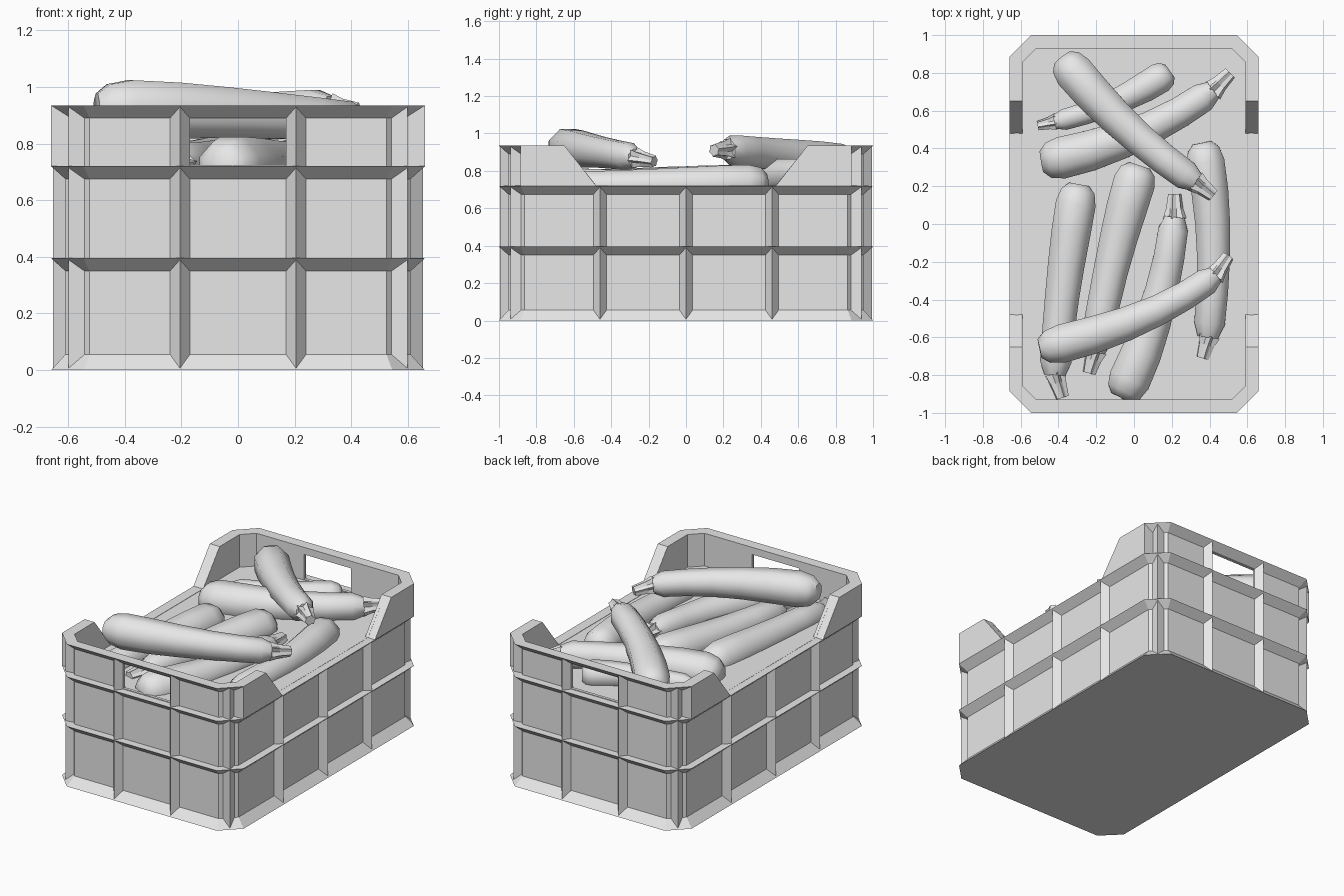
import bpy, bmesh, math
from mathutils import Vector

if "Cube" in bpy.data.objects:
    bpy.data.objects.remove(bpy.data.objects["Cube"], do_unlink=True)

GREY = (0.8, 0.8, 0.8, 1)
mat = bpy.data.materials.new("plain grey")
mat.use_nodes = True
mat.diffuse_color = GREY
mat.node_tree.nodes["Principled BSDF"].inputs["Base Color"].default_value = GREY

HX, HY, CH = 0.66, 1.0, 0.115        # crate half sizes and corner chamfer
LEDGE, WING, TOP = 0.72, 0.65, 0.935
WALL = 0.05                          # depth of the wall recess


def loft(name, rings, angle=None):
    """Skin closed loops of points one after another and cap both ends."""
    bm = bmesh.new()
    loops = [[bm.verts.new(p) for p in r] for r in rings]
    n = len(loops[0])
    for a, b in zip(loops, loops[1:]):
        for i in range(n):
            j = (i + 1) % n
            bm.faces.new((a[i], a[j], b[j], b[i]))
    bm.faces.new(loops[0][::-1])
    bm.faces.new(loops[-1])
    bmesh.ops.recalc_face_normals(bm, faces=bm.faces)
    mesh = bpy.data.meshes.new(name)
    bm.to_mesh(mesh)
    bm.free()
    mesh.materials.append(mat)
    obj = bpy.data.objects.new(name, mesh)
    bpy.context.collection.objects.link(obj)
    if angle:
        bpy.ops.object.select_all(action='DESELECT')
        obj.select_set(True)
        bpy.context.view_layer.objects.active = obj
        bpy.ops.object.shade_smooth_by_angle(angle=math.radians(angle))
    return obj


def outline(inset, z):
    """Chamfered rectangle, moved inwards by the inset."""
    x, y = HX - inset, HY - inset
    c = CH - inset * (2 - math.sqrt(2))
    half = [(x, -y + c), (x, y - c), (x - c, y), (-x + c, y)]
    return [(px, py, z) for px, py in half] + [(-px, -py, z) for px, py in half]


def prism_x(name, yz, x0, x1):
    return loft(name, [[(x, y, z) for y, z in yz] for x in (x0, x1)])


# Crate shell: ledges flat above and sloped below, filled to the side rim
profile = [(0, 0), (WALL, 0.055), (WALL, 0.35), (0, 0.395), (WALL, 0.396),
           (WALL, 0.675), (0, LEDGE), (WALL, LEDGE + 0.001), (WALL, 0.89),
           (0, TOP), (0.07, TOP), (0.07, LEDGE)]
crate = loft("crate", [outline(d, z) for d, z in profile])

# Cut the low sides and the hand holes
low, high = LEDGE + 0.002, TOP + 0.1
spread = 0.48 + (WING - 0.48) * (high - low) / (TOP - low)
side_cut = prism_x("side_cutter", [(-0.48, low), (0.48, low), (spread, high), (-spread, high)], -1, 1)
hole_cut = prism_x("hole_cutter", [(-2, low + 0.003), (2, low + 0.003), (2, 0.888), (-2, 0.888)],
                   -0.172, 0.172)
for cutter in (side_cut, hole_cut):
    cutter.hide_render = True
    mod = crate.modifiers.new("cut", 'BOOLEAN')
    mod.object = cutter
    mod.solver = 'EXACT'
    bpy.context.view_layer.objects.active = crate
    bpy.ops.object.modifier_apply(modifier=mod.name)
    bpy.data.objects.remove(cutter, do_unlink=True)

# Thick sloping wings beside the low sides
for sx in (-1, 1):
    for sy in (-1, 1):
        yz = [(sy * y, z) for y, z in ((HY - CH, LEDGE), (HY - CH, TOP), (WING, TOP), (0.48, LEDGE))]
        prism_x("side_wing", yz, sx * (HX - 0.071), sx * HX)


def rib(x, y, nx, ny, top):
    """Upright V-shaped rib on the wall at x, y, pointing along nx, ny."""
    n = Vector((nx, ny, 0)).normalized()
    t = Vector((-n.y, n.x, 0)) * 0.035
    base = Vector((x, y, 0))
    tri = [base + t, base + n * (WALL - 0.006), base - t, base - n * 0.01]
    loft("rib", [[p + Vector((0, 0, z)) for p in tri] for z in (0.004, top)])


# Upright ribs on ends, sides and corners
for s in (-1, 1):
    for x in (-0.205, 0.205):
        rib(x, s * (HY - WALL), 0, s, TOP - 0.003)
    for y in (-0.46, 0, 0.46):
        rib(s * (HX - WALL), y, s, 0, LEDGE - 0.002)
    for sy in (-1, 1):
        inward = CH / 2 + WALL / math.sqrt(2)
        rib(s * (HX - inward), sy * (HY - inward), s, sy, TOP - 0.003)


def ring(center, direction, radii):
    q = direction.to_track_quat('Z', 'Y')
    n = len(radii)
    return [center + q @ Vector((r * math.cos(math.tau * (i + 0.5) / n),
                                 r * math.sin(math.tau * (i + 0.5) / n), 0))
            for i, r in enumerate(radii)]


def squash(start, mid, end, tip, fat, thin):
    """Bent vegetable through three points, with a star-shaped stem."""
    a, m, b, tip = (Vector(p) for p in (start, mid, end, tip))
    c = 2 * m - (a + b) / 2
    rings = []
    for t, blend, scale in ((0, 0, 0.5), (0.035, 0, 0.84), (0.1, 0, 1), (0.25, 0.1, 1),
                            (0.42, 0.4, 1), (0.6, 0.7, 1), (0.78, 0.9, 1),
                            (0.93, 1, 1), (1, 1, 0.66)):
        p = a * (1 - t) ** 2 + c * 2 * t * (1 - t) + b * t * t
        d = (c - a) * (1 - t) + (b - c) * t
        rings.append(ring(p, d, [(fat + (thin - fat) * blend) * scale] * 8))
    loft("squash_body", rings, 50)
    d = tip - b
    loft("squash_stem", [ring(b - d * 0.08, d, [thin * 0.75, thin * 0.45] * 6),
                         ring(b + d * 0.35, d, [thin * 0.55, thin * 0.4] * 6),
                         ring(tip, d, [thin * 0.42, thin * 0.32] * 6)])


# Two squashes lying on top
squash((-0.5, -0.66, 0.925), (0.03, -0.5, 0.905), (0.43, -0.27, 0.87), (0.5, -0.17, 0.85), 0.11, 0.078)
squash((-0.38, 0.88, 0.83), (-0.05, 0.52, 0.88), (0.33, 0.22, 0.915), (0.42, 0.15, 0.91), 0.112, 0.085)
# Layer half sunk in the filling
squash((-0.49, 0.33, 0.75), (0.0, 0.47, 0.77), (0.42, 0.71, 0.79), (0.51, 0.8, 0.79), 0.12, 0.085)
squash((0.19, 0.81, 0.76), (-0.09, 0.65, 0.76), (-0.42, 0.54, 0.75), (-0.51, 0.52, 0.75), 0.088, 0.06)
squash((-0.29, 0.21, 0.72), (-0.37, -0.3, 0.72), (-0.42, -0.8, 0.72), (-0.38, -0.92, 0.72), 0.115, 0.09)
squash((0.03, 0.31, 0.72), (-0.1, -0.15, 0.72), (-0.21, -0.68, 0.72), (-0.24, -0.79, 0.72), 0.12, 0.09)
squash((-0.07, -0.92, 0.715), (0.12, -0.45, 0.715), (0.215, 0.04, 0.74), (0.215, 0.16, 0.74), 0.12, 0.085)
squash((0.36, 0.43, 0.735), (0.42, -0.08, 0.725), (0.39, -0.6, 0.715), (0.36, -0.71, 0.715), 0.108, 0.088)
